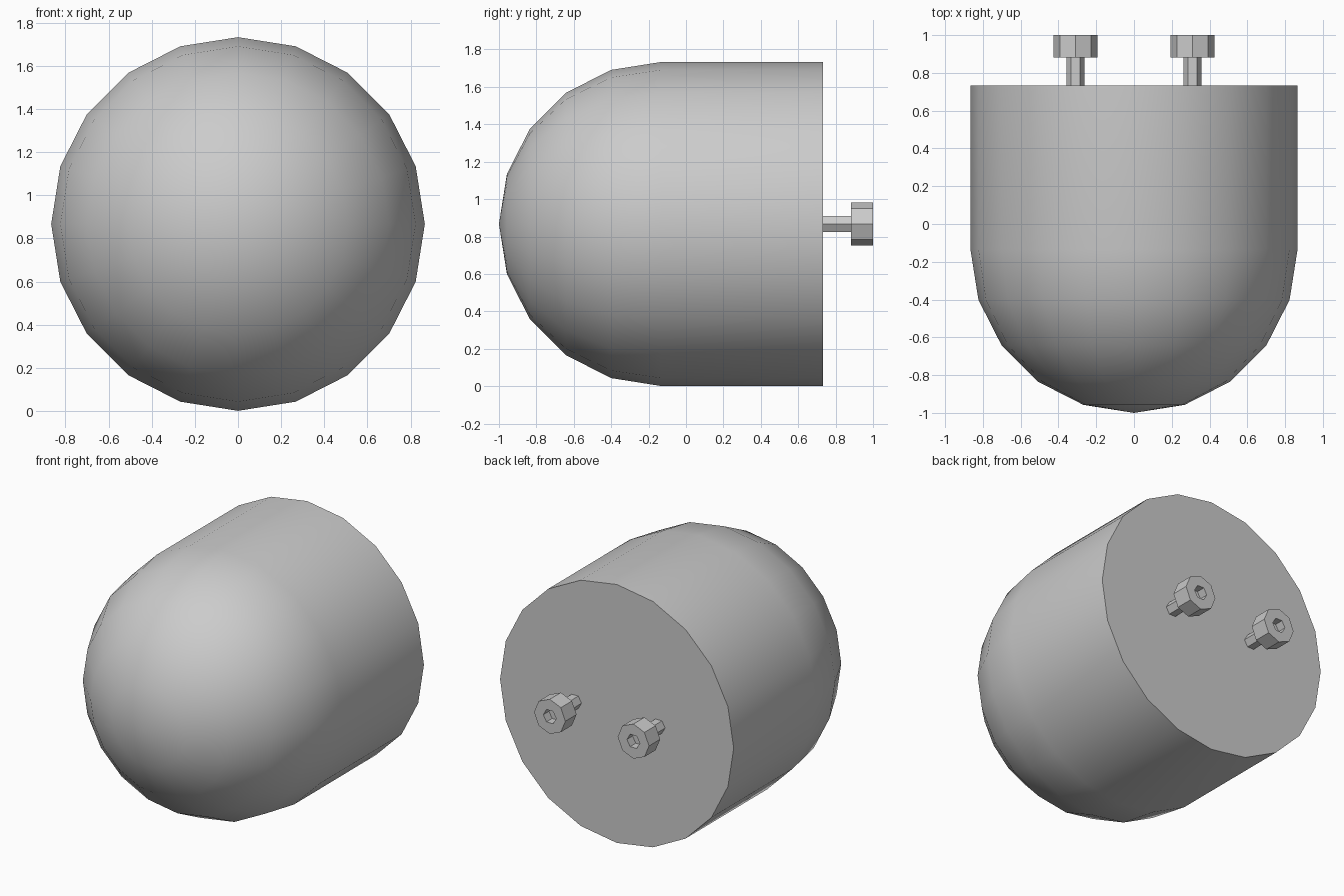
import bpy
import bmesh
from math import sin, cos, pi, radians
from mathutils import Vector

cube = bpy.data.objects.get("Cube")
if cube:
    bpy.data.objects.remove(cube, do_unlink=True)

RADIUS = 0.866
AXIS_Z = 0.867
BACK_Y = 0.732
DOME_Y = BACK_Y - RADIUS

grey = bpy.data.materials.new("plain_grey")
grey.use_nodes = True
colour = (0.6, 0.6, 0.6, 1)
grey.diffuse_color = colour
grey.node_tree.nodes["Principled BSDF"].inputs["Base Color"].default_value = colour


def ring(bm, y, r, sides):
    """Vertices of a regular polygon around the y axis."""
    step = 2 * pi / sides
    return [bm.verts.new((r * cos(i * step), y, r * sin(i * step))) for i in range(sides)]


def wall(bm, a, b):
    """Quads joining two rings of equal count."""
    n = len(a)
    for i in range(n):
        bm.faces.new((a[i], a[(i + 1) % n], b[(i + 1) % n], b[i]))


def loop_edges(bm, loop):
    return [bm.edges.get((loop[i - 1], loop[i])) for i in range(len(loop))]


def finish(bm, name, x):
    """Make an object on the body's axis height."""
    bmesh.ops.recalc_face_normals(bm, faces=bm.faces)
    mesh = bpy.data.meshes.new(name)
    bm.to_mesh(mesh)
    bm.free()
    mesh.materials.append(grey)
    obj = bpy.data.objects.new(name, mesh)
    obj.location = Vector((x, 0, AXIS_Z))
    bpy.context.collection.objects.link(obj)
    return obj


# Body: flat back, straight barrel, hemispherical nose
bm = bmesh.new()
rings = [ring(bm, BACK_Y, RADIUS, 20)]
for i in range(5):
    a = radians(18 * i)
    rings.append(ring(bm, DOME_Y - RADIUS * sin(a), RADIUS * cos(a), 20))
for a, b in zip(rings, rings[1:]):
    wall(bm, a, b)
bm.faces.new(rings[0])
tip = bm.verts.new((0, -1, 0))
last = rings[-1]
for i in range(len(last)):
    bm.faces.new((last[i - 1], last[i], tip))
body = finish(bm, "domed_body", 0)

bpy.ops.object.select_all(action="DESELECT")
body.select_set(True)
bpy.context.view_layer.objects.active = body
bpy.ops.object.shade_smooth_by_angle(angle=radians(30))

# Bolts: hexagonal shank and octagonal head with a hexagonal socket
for side, x in (("left", 0.31), ("right", -0.31)):
    bm = bmesh.new()
    inner, outer = ring(bm, BACK_Y - 0.02, 0.048, 6), ring(bm, 0.89, 0.048, 6)
    wall(bm, inner, outer)
    bm.faces.new(inner)
    bm.faces.new(outer)
    finish(bm, side + "_bolt_shank", x)

    bm = bmesh.new()
    base, rim = ring(bm, 0.882, 0.116, 8), ring(bm, 1.0, 0.116, 8)
    mouth, floor = ring(bm, 1.0, 0.048, 6), ring(bm, 0.94, 0.048, 6)
    wall(bm, base, rim)
    wall(bm, mouth, floor)
    bm.faces.new(base)
    bm.faces.new(floor)
    bmesh.ops.triangle_fill(bm, use_beauty=True,
                            edges=loop_edges(bm, rim) + loop_edges(bm, mouth))
    finish(bm, side + "_bolt_head", x)
